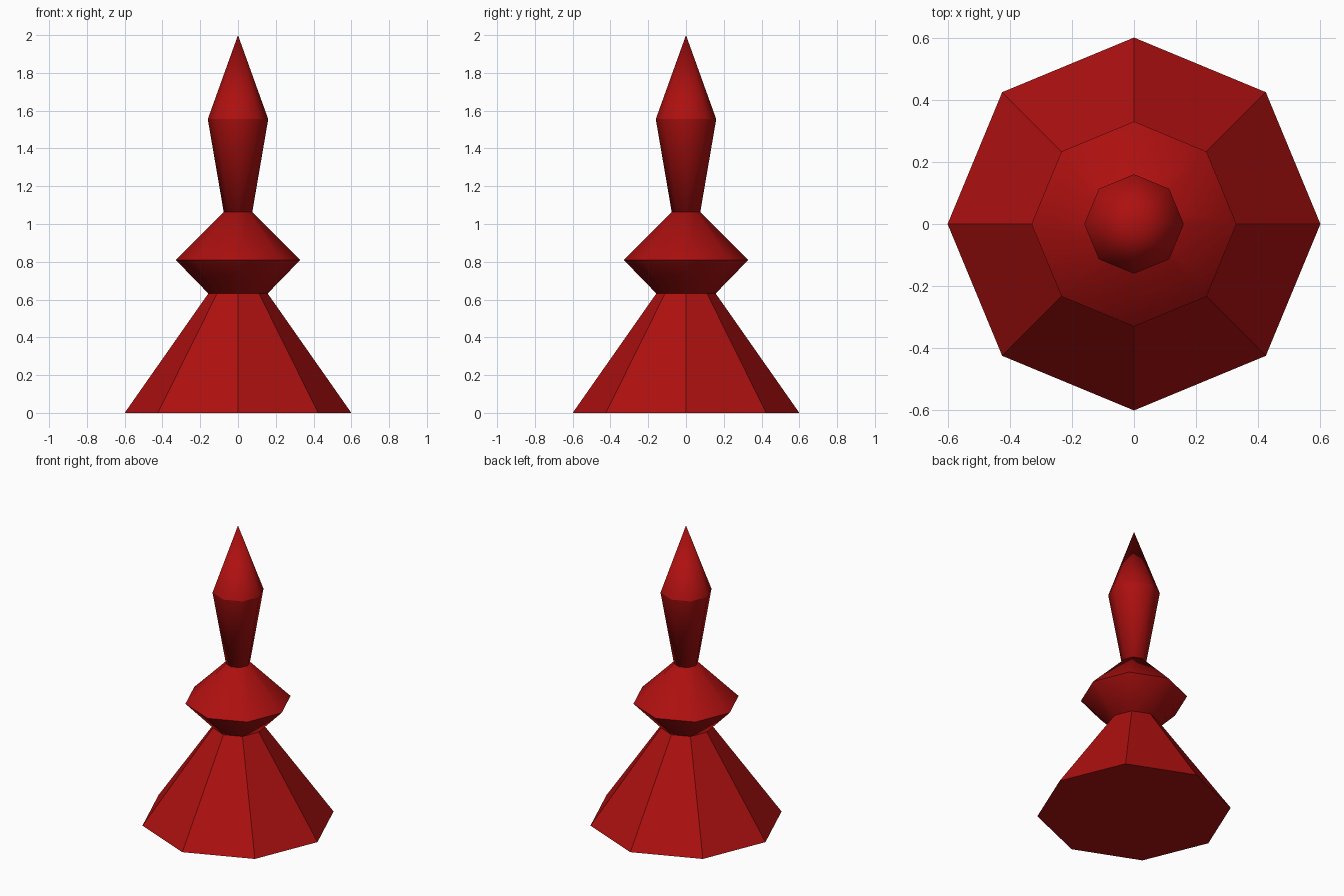
import bpy
import bmesh
from math import cos, sin, tau

SIDES = 8

default = bpy.data.objects.get("Cube")
if default:
    bpy.data.objects.remove(default, do_unlink=True)

red = bpy.data.materials.new("deep_red")
red.use_nodes = True
colour = (0.42, 0.005, 0.005, 1)
red.diffuse_color = colour
red.node_tree.nodes["Principled BSDF"].inputs["Base Color"].default_value = colour


def turned_part(name, profile, smooth):
    """Octagonal part from (radius, height) pairs, capped at open ends."""
    bm = bmesh.new()
    rings = []
    for radius, z in profile:
        count = SIDES if radius else 1
        rings.append([bm.verts.new((radius * cos(tau * i / SIDES),
                                    radius * sin(tau * i / SIDES), z))
                      for i in range(count)])
    for low, high in zip(rings, rings[1:]):
        for i in range(SIDES):
            j = (i + 1) % SIDES
            top = [high[j], high[i]] if len(high) > 1 else [high[0]]
            bm.faces.new([low[i], low[j]] + top)
    bm.faces.new(rings[0][::-1])
    if len(rings[-1]) > 1:
        bm.faces.new(rings[-1])
    for face in bm.faces:
        face.smooth = smooth
    # Crisp ridge around each inner ring
    for ring in rings[1:-1]:
        for i, vert in enumerate(ring):
            bm.edges.get((vert, ring[(i + 1) % SIDES])).smooth = False
    mesh = bpy.data.meshes.new(name)
    bm.to_mesh(mesh)
    bm.free()
    mesh.materials.append(red)
    obj = bpy.data.objects.new(name, mesh)
    bpy.context.collection.objects.link(obj)
    return obj


# Faceted flared foot
turned_part("base", [(0.6, 0), (0.155, 0.635)], False)
# Double-cone collar
turned_part("collar", [(0.155, 0.63), (0.33, 0.81), (0.075, 1.065)], True)
# Slim stem widening into a pointed tip
turned_part("spire", [(0.075, 1.06), (0.16, 1.555), (0, 2)], True)
